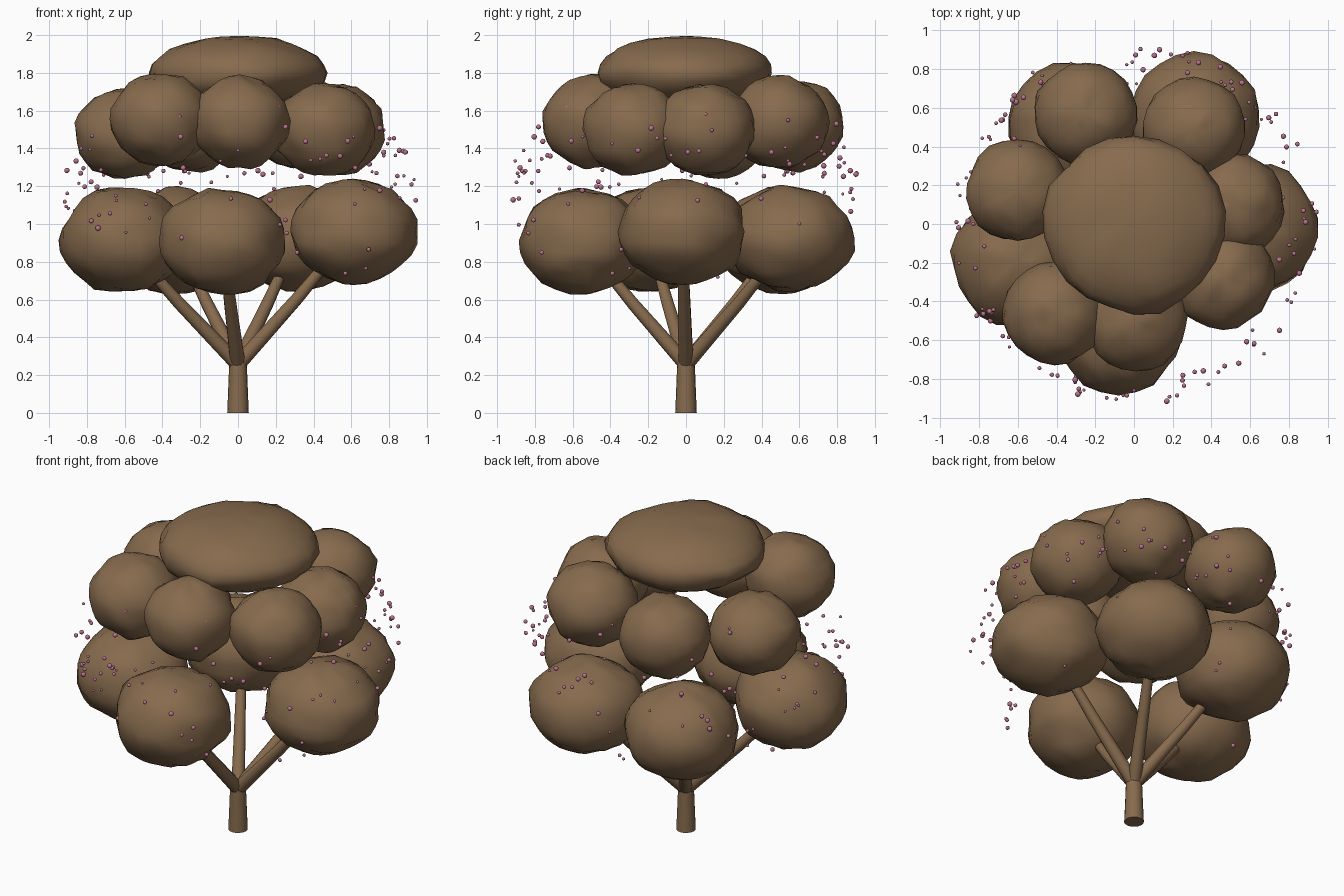
import bpy, bmesh, math, random
from mathutils import Vector, noise

if "Cube" in bpy.data.objects:
    bpy.data.objects.remove(bpy.data.objects["Cube"])

random.seed(7)


def material(name, color):
    m = bpy.data.materials.new(name)
    m.diffuse_color = (*color, 1)
    m.use_nodes = True
    m.node_tree.nodes["Principled BSDF"].inputs["Base Color"].default_value = m.diffuse_color
    return m


brown = material("brown", (0.24, 0.145, 0.075))
pink = material("pink", (0.50, 0.17, 0.28))


def finish(bm, name, mat, angle=50):
    bmesh.ops.recalc_face_normals(bm, faces=bm.faces)
    me = bpy.data.meshes.new(name)
    bm.to_mesh(me)
    bm.free()
    ob = bpy.data.objects.new(name, me)
    bpy.context.collection.objects.link(ob)
    me.materials.append(mat)
    bpy.context.view_layer.objects.active = ob
    bpy.ops.object.select_all(action='DESELECT')
    ob.select_set(True)
    bpy.ops.object.shade_smooth_by_angle(angle=math.radians(angle))
    return ob


def limb(name, points, radii, sides=12):
    """Tapered tube through the points."""
    bm = bmesh.new()
    rings = []
    axis = (Vector(points[-1]) - Vector(points[0])).normalized()
    u = axis.orthogonal().normalized()
    v = axis.cross(u)
    for p, r in zip(points, radii):
        rings.append([bm.verts.new(Vector(p) + r * (math.cos(a) * u + math.sin(a) * v))
                      for a in (2 * math.pi * i / sides for i in range(sides))])
    for a, b in zip(rings, rings[1:]):
        for i in range(sides):
            j = (i + 1) % sides
            bm.faces.new((a[i], a[j], b[j], b[i]))
    bm.faces.new(rings[0])
    bm.faces.new(rings[-1])
    return finish(bm, name, brown)


def clump(name, centre, radius, height, bump=0.07):
    """Lumpy flattened foliage ball."""
    bm = bmesh.new()
    bmesh.ops.create_uvsphere(bm, u_segments=22, v_segments=14, radius=1)
    seed = Vector([random.uniform(-50, 50) for _ in range(3)])
    for vert in bm.verts:
        d = vert.co.normalized()
        k = 1 + bump * (noise.noise(d * 2.2 + seed) + 0.6 * noise.noise(d * 5 + seed))
        vert.co = Vector((d.x * radius, d.y * radius, d.z * height)) * k + Vector(centre)
    return finish(bm, name, brown, 60)


# trunk
limb("trunk", [(0, 0, 0), (0, 0, 0.15), (0, 0, 0.31)], [0.057, 0.051, 0.045], 16)

# lower clumps, each carried by one branch
lower = [(0.61, -0.02, 0.96), (0.31, 0.55, 0.92), (-0.32, 0.50, 0.91),
         (-0.61, -0.19, 0.915), (-0.08, -0.55, 0.91)]
for i, c in enumerate(lower):
    start = Vector((c[0] * 0.02, c[1] * 0.02, 0.27))
    end = Vector(c)
    mid = start.lerp(end, 0.5) + Vector((0, 0, -0.012))
    limb(f"branch_{i + 1}", [start, mid, end], [0.040, 0.033, 0.024])
    clump(f"lower_foliage_{i + 1}", c, 0.335, 0.278)

# upper ring of clumps
upper = [(-0.60, 0.17, 1.48), (-0.41, -0.46, 1.555), (0.01, -0.50, 1.54),
         (0.46, -0.28, 1.50), (0.51, 0.10, 1.50), (0.31, 0.49, 1.54),
         (-0.25, 0.57, 1.52)]
for i, c in enumerate(upper):
    clump(f"upper_foliage_{i + 1}", c, 0.265, 0.242)

# crown cap
clump("crown_foliage", (0, 0, 1.80), 0.465, 0.20, 0.05)

# blossoms scattered over the outer shell
bm = bmesh.new()
for _ in range(170):
    a = random.uniform(0, 2 * math.pi)
    dz = max(-0.46, min(0.48, random.gauss(0.03, 0.24)))
    r = random.uniform(0.86, 0.95) * math.sqrt(1 - (dz / 0.68) ** 2)
    co = Vector((r * math.cos(a), r * math.sin(a), 1.18 + dz))
    made = bmesh.ops.create_icosphere(bm, subdivisions=2, radius=random.uniform(0.008, 0.015))
    bmesh.ops.translate(bm, verts=made["verts"], vec=co)
finish(bm, "blossoms", pink)
